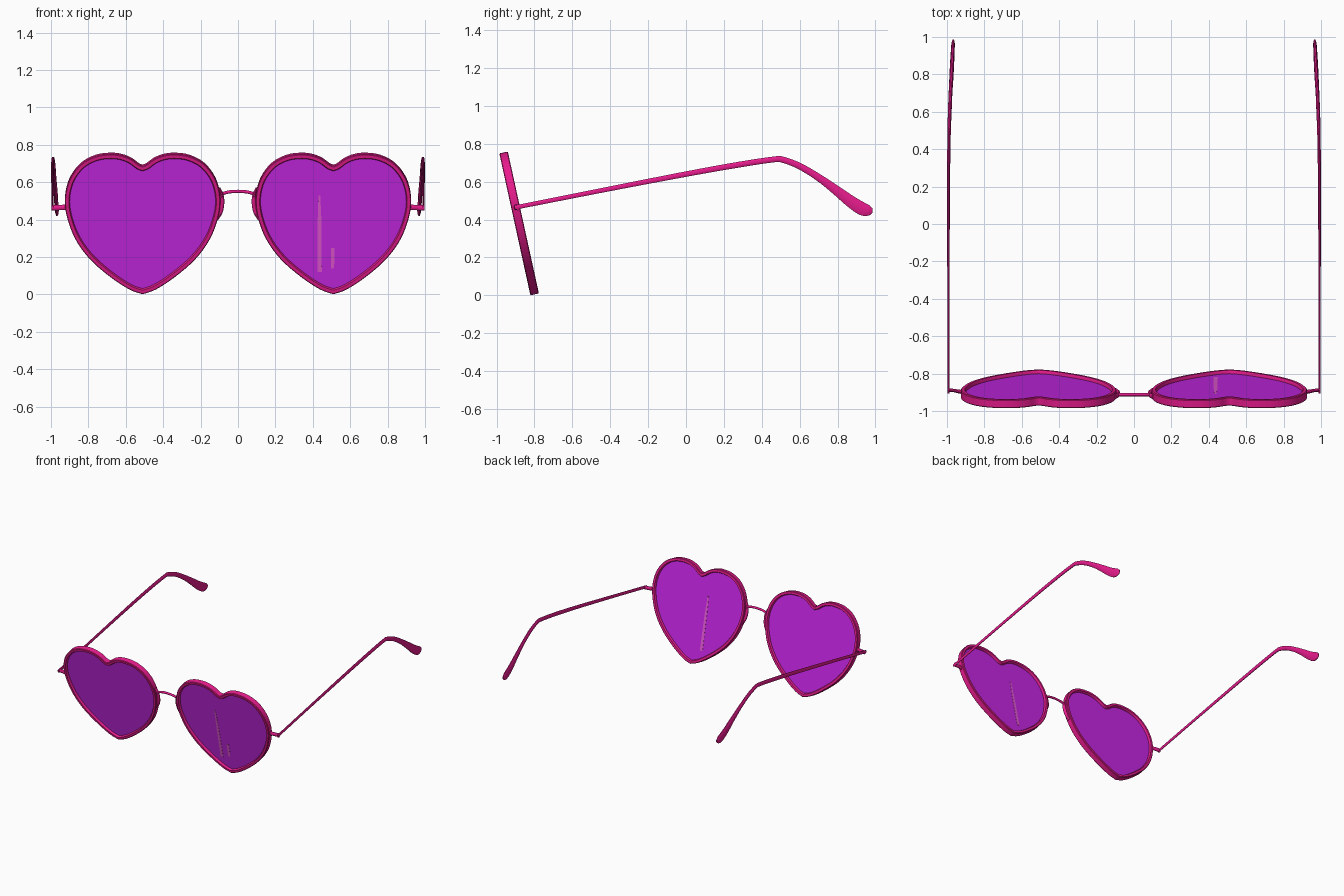
import bpy, bmesh, math
from mathutils import Vector

old = bpy.data.objects.get("Cube")
if old:
    bpy.data.objects.remove(old, do_unlink=True)


def material(name, rgb):
    m = bpy.data.materials.new(name)
    m.use_nodes = True
    m.diffuse_color = (*rgb, 1)
    m.node_tree.nodes["Principled BSDF"].inputs["Base Color"].default_value = (*rgb, 1)
    return m


PINK = material("hot pink frame", (0.84, 0.012, 0.28))
PURPLE = material("purple lens", (0.63, 0.022, 0.87))
GLINT = material("pale pink streak", (0.86, 0.11, 0.72))
CENTRE = 0.51


def finish(name, bm, mat):
    bmesh.ops.recalc_face_normals(bm, faces=bm.faces)
    mesh = bpy.data.meshes.new(name)
    bm.to_mesh(mesh)
    bm.free()
    mesh.materials.append(mat)
    ob = bpy.data.objects.new(name, mesh)
    bpy.context.collection.objects.link(ob)
    bpy.ops.object.select_all(action='DESELECT')
    ob.select_set(True)
    bpy.context.view_layer.objects.active = ob
    bpy.ops.object.shade_smooth_by_angle(angle=math.radians(40))


def smooth_path(pts, steps=4):
    """Catmull-Rom curve through points of any dimension."""
    pts = [Vector(p) for p in pts]
    ext = [2 * pts[0] - pts[1]] + pts + [2 * pts[-1] - pts[-2]]
    out = []
    for a, b, c, d in zip(ext, ext[1:], ext[2:], ext[3:]):
        for i in range(steps):
            t = i / steps
            out.append(0.5 * (2 * b + (c - a) * t + (2 * a - 5 * b + 4 * c - d) * t * t
                              + (3 * b - a - 3 * c + d) * t ** 3))
    return out + [pts[-1]]


def on_plane(x, z, d):
    """Place a point on the tilted front plane, d forward of its middle."""
    return Vector((x, -0.798 - 0.219 * z - 0.977 * d, z - 0.214 * d))


# Heart outline: one half, mirrored
half = smooth_path([(0, .690), (.02, .698), (.06, .727), (.11, .747), (.17, .754), (.25, .743),
                    (.33, .70), (.39, .62), (.415, .52), (.405, .42), (.36, .30), (.28, .19),
                    (.17, .095), (.07, .03), (0, .005)])
heart = half + [Vector((-p.x, p.y)) for p in half[-2:0:-1]]


def inset(loop, w):
    out = []
    for i, p in enumerate(loop):
        a = (p - loop[i - 1]).normalized()
        b = (loop[(i + 1) % len(loop)] - p).normalized()
        n = Vector((a.y + b.y, -a.x - b.x)).normalized()
        k = max(n.dot(Vector((a.y, -a.x))), 0.9)
        out.append(p + n * w / k)
    return out


def bridge_loops(bm, rings, closed):
    pairs = zip(rings, rings[1:] + rings[:1]) if closed else zip(rings, rings[1:])
    for r, s in pairs:
        for i in range(len(r)):
            j = (i + 1) % len(r)
            bm.faces.new((r[i], r[j], s[j], s[i]))


def rim(name, side):
    bm = bmesh.new()
    section = [(0.004, .023), (0, .019), (0, -.019), (.004, -.023), (.021, -.023),
               (.026, -.014), (.026, .014), (.021, .023)]
    rings = [[bm.verts.new(on_plane(side * CENTRE + p.x, p.y, d)) for p in inset(heart, w)]
             for w, d in section]
    bridge_loops(bm, rings, True)
    finish(name, bm, PINK)


def plate(name, outline, x0, front, back, mat):
    bm = bmesh.new()
    rings = [[bm.verts.new(on_plane(x0 + p[0], p[1], d)) for p in outline]
             for d in (front, back)]
    bridge_loops(bm, rings, False)
    for r in rings:
        bm.faces.new(r)
    finish(name, bm, mat)


def sweep(name, path, up, sides=10):
    """Oval tube; path rows are x, y, z, half width across, half height along up."""
    rows = smooth_path(path)
    centres = [Vector(r[:3]) for r in rows]
    bm = bmesh.new()
    rings = []
    for i, (c, r) in enumerate(zip(centres, rows)):
        t = (centres[min(i + 1, len(rows) - 1)] - centres[max(i - 1, 0)]).normalized()
        across = t.cross(Vector(up)).normalized()
        high = across.cross(t)
        rings.append([bm.verts.new(c + across * r[3] * math.cos(a) + high * r[4] * math.sin(a))
                      for a in (math.tau * k / sides for k in range(sides))])
    bridge_loops(bm, rings, False)
    bm.faces.new(rings[0])
    bm.faces.new(rings[-1])
    finish(name, bm, PINK)


arm = [(.992, -.905, .463, .006, .012), (.992, -.45, .553, .006, .013),
       (.992, 0, .64, .007, .015), (.991, .28, .69, .008, .016),
       (.989, .46, .717, .009, .016), (.988, .51, .716, .009, .017),
       (.985, .60, .682, .010, .018), (.981, .70, .622, .010, .020),
       (.976, .79, .557, .011, .026), (.972, .87, .495, .011, .033),
       (.969, .93, .457, .010, .036), (.967, .965, .448, .009, .029),
       (.966, .985, .448, .004, .012)]
hinge = [(.905, -.900, .466, .012, .016), (.94, -.895, .465, .010, .015),
         (.965, -.890, .464, .009, .015), (.996, -.888, .464, .009, .016)]
# Pad hugging the inner edge of each rim
pad = [(.112, .40, .006), (.093, .44, .011), (.085, .49, .012), (.088, .535, .010),
       (.10, .57, .005)]

for side, word in ((1, "left"), (-1, "right")):
    rim(word + "_rim", side)
    plate(word + "_lens", inset(heart, .02), side * CENTRE, .005, -.005, PURPLE)
    for label, rows in (("arm", arm), ("hinge", hinge)):
        sweep(f"{word}_{label}", [(side * r[0], *r[1:]) for r in rows], (0, 0, 1))
    sweep(word + "_nose_pad",
          [(*on_plane(side * x, z, 0), w, .013) for x, z, w in pad], (0, 1, 0))

# Arched bridge
sweep("bridge", [(x, -.912, z, .009, .009) for x, z in
                 ((-.095, .525), (-.075, .541), (-.03, .55), (.03, .55), (.075, .541), (.095, .525))],
      (0, 0, 1))

# Light streaks on the left lens: the long one shows on both faces, the short one in front
plate("long_streak", [(-.012, .12), (.012, .12), (.01, .40), (.004, .53), (-.006, .53), (-.01, .40)],
      .436, .0065, -.0065, GLINT)
plate("short_streak", [(-.009, .14), (.005, .14), (.011, .18), (.011, .25), (-.01, .25)],
      .506, .0065, 0, GLINT)
